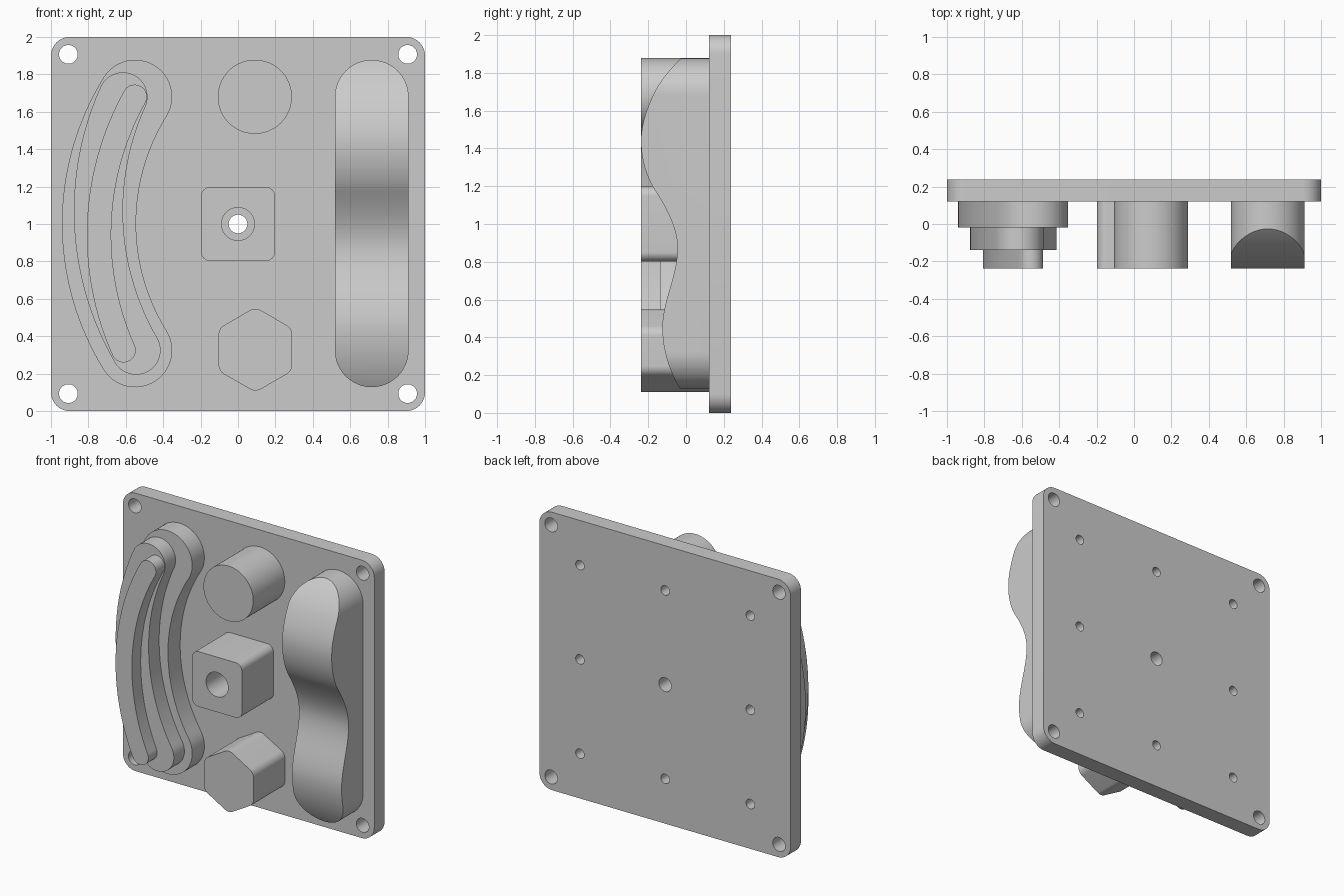
import bpy, bmesh
from math import sin, cos, pi, atan2, radians, sqrt
from mathutils import Vector
from mathutils.geometry import interpolate_bezier

if "Cube" in bpy.data.objects:
    bpy.data.objects.remove(bpy.data.objects["Cube"])

FRONT, FACE, BACK = -0.238, 0.121, 0.238   # boss fronts, plate front, plate back


def mesh_object(name, outline, direction):
    """Extrude a closed 3D outline along a vector."""
    bm = bmesh.new()
    face = bm.faces.new([bm.verts.new(p) for p in outline])
    out = bmesh.ops.extrude_face_region(bm, geom=[face])
    bmesh.ops.translate(bm, vec=direction,
                        verts=[g for g in out["geom"] if isinstance(g, bmesh.types.BMVert)])
    bmesh.ops.recalc_face_normals(bm, faces=bm.faces)
    me = bpy.data.meshes.new(name)
    bm.to_mesh(me)
    bm.free()
    ob = bpy.data.objects.new(name, me)
    bpy.context.collection.objects.link(ob)
    return ob


def prism(name, outline, y0, y1):
    return mesh_object(name, [(x, y0, z) for x, z in outline], (0, y1 - y0, 0))


def arc(cx, cz, r, a0, a1, n):
    return [(cx + r * cos(a0 + (a1 - a0) * i / n), cz + r * sin(a0 + (a1 - a0) * i / n))
            for i in range(n + 1)]


def circle(cx, cz, r, n=64):
    return arc(cx, cz, r, 0, 2 * pi, n)[:-1]


def rounded_polygon(cx, cz, apothem, sides, start, r, n=10):
    """Regular polygon with filleted corners; start = angle of first corner."""
    d = (apothem - r) / cos(pi / sides)
    pts = []
    for k in range(sides):
        a = start + 2 * pi * k / sides
        pts += arc(cx + d * cos(a), cz + d * sin(a), r, a - pi / sides, a + pi / sides, n)
    return pts


def arc_slot(top, mid, bottom, r, n=48):
    """Round-ended slot whose centreline is the arc through three points."""
    (ax, az), (bx, bz), (cx, cz) = top, mid, bottom
    d = 2 * (ax * (bz - cz) + bx * (cz - az) + cx * (az - bz))
    a2, b2, c2 = ax * ax + az * az, bx * bx + bz * bz, cx * cx + cz * cz
    ox = (a2 * (bz - cz) + b2 * (cz - az) + c2 * (az - bz)) / d
    oz = (a2 * (cx - bx) + b2 * (ax - cx) + c2 * (bx - ax)) / d
    R = sqrt((ax - ox) ** 2 + (az - oz) ** 2)
    t0 = atan2(az - oz, ax - ox)
    t1 = atan2(cz - oz, cx - ox) % (2 * pi)
    return (arc(ox, oz, R + r, t0, t1, n) + arc(cx, cz, r, t1, t1 + pi, 24)[1:-1]
            + arc(ox, oz, R - r, t1, t0, n) + arc(ax, az, r, t0 + pi, t0 + 2 * pi, 24)[1:-1])


def boolean(ob, cutter, operation="DIFFERENCE"):
    mod = ob.modifiers.new("bool", "BOOLEAN")
    mod.object, mod.operation, mod.solver = cutter, operation, "EXACT"
    bpy.context.view_layer.update()
    with bpy.context.temp_override(object=ob, active_object=ob):
        bpy.ops.object.modifier_apply(modifier=mod.name)


# Mounting plate
plate = prism("plate", rounded_polygon(0, 1, 1, 4, pi / 4, 0.1), FACE, BACK)

# Bosses on the front
cylinder = prism("round_boss", circle(0.09, 1.68, 0.198, 96), FRONT, FACE)
square = prism("square_boss", rounded_polygon(0, 1, 0.198, 4, pi / 4, 0.05), FRONT, FACE)
hexagon = prism("hex_boss", rounded_polygon(0.093, 0.328, 0.197, 6, pi / 6, 0.06), FRONT, FACE)

# Stepped curved ribs
low_rib = prism("curved_rib_low",
                arc_slot((-0.55, 1.68), (-0.743, 1.003), (-0.55, 0.325), 0.198), -0.018, FACE)
mid_rib = prism("curved_rib_middle",
                arc_slot((-0.615, 1.68), (-0.746, 1.05), (-0.545, 0.325), 0.131), -0.138, -0.018)
top_rib = prism("curved_rib_top",
                arc_slot((-0.552, 1.68), (-0.743, 0.95), (-0.612, 0.325), 0.065), FRONT, -0.138)

# Wave boss: vertical stadium trimmed by a wavy side profile
stadium = arc(0.715, 1.68, 0.197, 0, pi, 48) + arc(0.715, 0.325, 0.197, pi, 2 * pi, 48)
wave = prism("wave_boss", stadium, -0.4, FACE)
knots = [(-0.02, 1.883), (-0.175, 1.68), (-0.238, 1.44), (-0.165, 1.18),
         (-0.045, 0.87), (-0.125, 0.45), (-0.028, 0.12)]
slopes = [(0.13, 0.11), (-0.11, -0.235), (0, -0.26), (0.16, -0.25),
          (0, -0.33), (0, -0.31), (0.16, -0.26)]
slopes[0] = (-0.19, -0.18)
profile = [(0.3, 2.2), (0.1, 1.99)]
for k in range(len(knots) - 1):
    p, q = Vector(knots[k]), Vector(knots[k + 1])
    a, b = Vector(slopes[k]).normalized(), Vector(slopes[k + 1]).normalized()
    h = (q - p).length / 3
    profile += [v[:2] for v in interpolate_bezier(
        (p + Vector((0, 0))).to_3d(), (p + a * h).to_3d(), (q - b * h).to_3d(), q.to_3d(), 20)[:-1]]
profile += [knots[-1], (0.1, -0.07), (0.3, -0.2)]
trim = mesh_object("wave_trim", [(0.4, y, z) for y, z in profile], (0.7, 0, 0))
boolean(wave, trim, "INTERSECT")

cutters = [trim]


def drill(parts, x, z, r, y0, y1):
    cutter = prism("drill", circle(x, z, r, 40), y0, y1)
    cutter.hide_render = True
    cutters.append(cutter)
    for part in parts:
        boolean(part, cutter)


# Corner holes and the counterbored centre hole
for sx in (-1, 1):
    for sz in (-1, 1):
        drill([plate], 0.907 * sx, 1 + 0.907 * sz, 0.05, 0, 0.4)
drill([plate, square], 0, 1, 0.05, -0.4, 0.4)
drill([square], 0, 1, 0.088, -0.4, 0.03)

# Blind holes from the back, running into each boss
behind = {(-1, -1): low_rib, (-1, 0): low_rib, (-1, 1): low_rib, (0, -1): hexagon,
          (0, 1): cylinder, (1, -1): wave, (1, 0): wave, (1, 1): wave}
for (i, j), boss in behind.items():
    drill([plate, boss], 0.678 * i, 1 + 0.678 * j, 0.034, 0.04, 0.4)

for c in cutters:
    bpy.data.objects.remove(c)

# Smooth curved walls, keep edges sharp
bpy.ops.object.select_all(action="DESELECT")
for ob in bpy.context.collection.objects:
    ob.select_set(True)
bpy.context.view_layer.objects.active = plate
bpy.ops.object.shade_smooth_by_angle(angle=radians(30))
